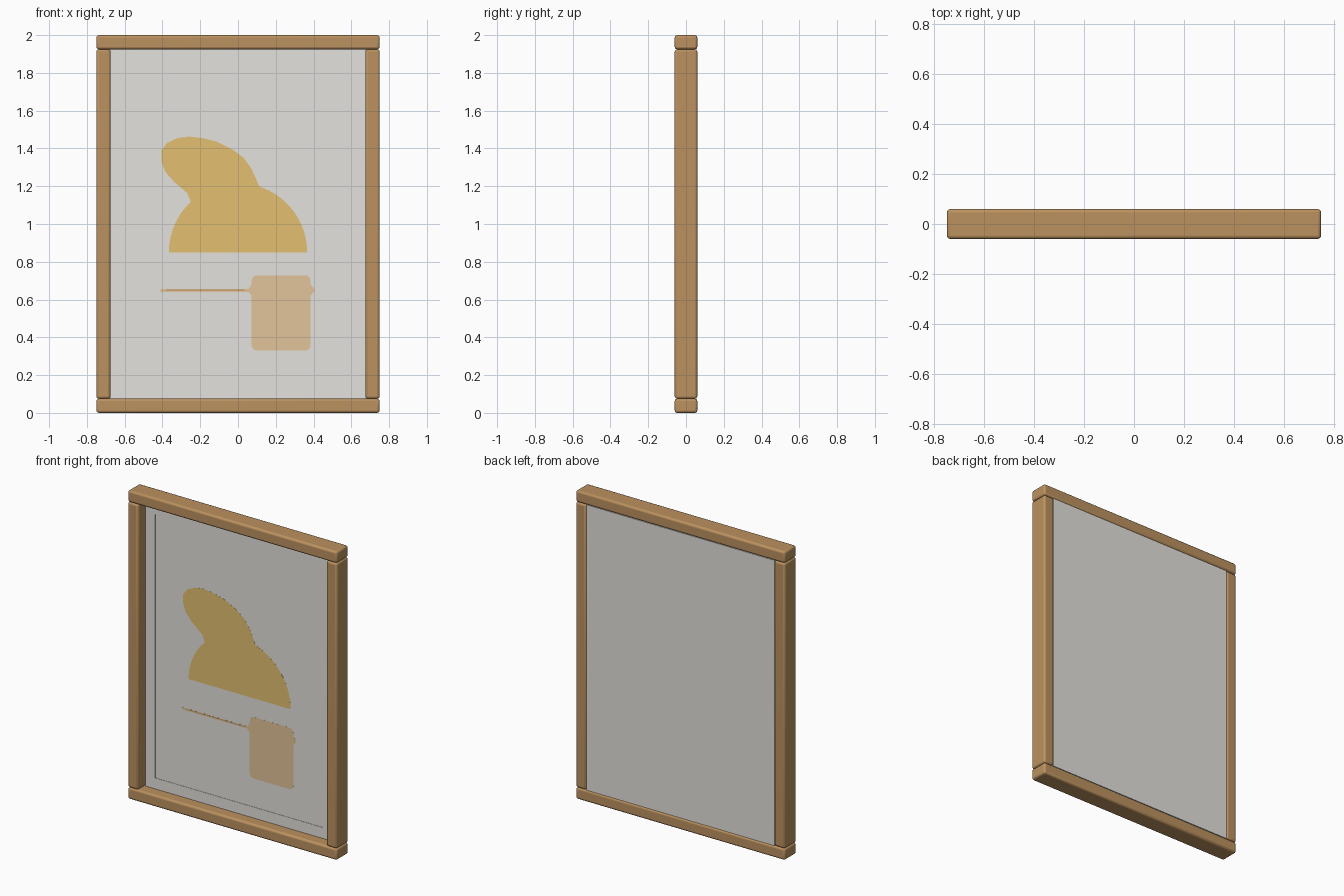
import bpy
import bmesh
from math import sin, cos, radians

cube = bpy.data.objects.get("Cube")
if cube:
    bpy.data.objects.remove(cube, do_unlink=True)


def material(name, rgb):
    m = bpy.data.materials.new(name)
    m.use_nodes = True
    m.diffuse_color = (*rgb, 1)
    m.node_tree.nodes["Principled BSDF"].inputs["Base Color"].default_value = (*rgb, 1)
    return m


wood = material("oak_wood", (0.50, 0.285, 0.115))
board = material("pale_grey", (0.77, 0.76, 0.725))
yellow = material("mustard_yellow", (0.77, 0.53, 0.165))
tan = material("light_tan", (0.76, 0.55, 0.32))


def finish(name, bm, mat):
    mesh = bpy.data.meshes.new(name)
    bmesh.ops.recalc_face_normals(bm, faces=bm.faces)
    bm.to_mesh(mesh)
    bm.free()
    obj = bpy.data.objects.new(name, mesh)
    bpy.context.collection.objects.link(obj)
    mesh.materials.append(mat)
    return obj


def box_mesh(x, y, z):
    """Box between (min, max) pairs."""
    bm = bmesh.new()
    bmesh.ops.create_cube(bm, size=1)
    for v in bm.verts:
        v.co = [(a + b) / 2 + c * (b - a) for c, (a, b) in zip(v.co, (x, y, z))]
    return bm


def beam(name, x, y, z):
    """Wooden bar with rounded edges."""
    obj = finish(name, box_mesh(x, y, z), wood)
    mod = obj.modifiers.new("rounded_edges", "BEVEL")
    mod.width = 0.013
    mod.segments = 3
    bpy.ops.object.select_all(action="DESELECT")
    obj.select_set(True)
    bpy.context.view_layer.objects.active = obj
    bpy.ops.object.shade_smooth_by_angle(angle=radians(40))


def plate(name, outline, mat, y_back, thickness=0.0004):
    """Thin painted shape from an x, z outline."""
    bm = bmesh.new()
    face = bm.faces.new([bm.verts.new((x, y_back, z)) for x, z in outline])
    ext = bmesh.ops.extrude_face_region(bm, geom=[face])
    for g in ext["geom"]:
        if isinstance(g, bmesh.types.BMVert):
            g.co.y -= thickness
    finish(name, bm, mat)


def arc(cx, cz, r, start, end, steps):
    angles = [radians(start + (end - start) * i / steps) for i in range(steps + 1)]
    return [(cx + r * cos(a), cz + r * sin(a)) for a in angles]


# Wooden frame: long rails across, stiles between them
W, D, T = 0.75, 0.06, 0.075
for name, z in (("bottom_rail", 0), ("top_rail", 2 - T)):
    beam(name, (-W, W), (-D, D), (z, z + T))
for name, x in (("right_stile", -W), ("left_stile", W - T)):
    beam(name, (x, x + T), (-D, D), (T, 2 - T))

# Thick board filling the opening, its front sunk slightly inside a flat border
FRONT, SUNK = 0.015, 0.002
bm = box_mesh((T - W, W - T), (FRONT, 0.056), (T, 2 - T))
front = min(bm.faces, key=lambda f: f.calc_center_median().y)
bmesh.ops.inset_region(bm, faces=[front], thickness=0.1)
ext = bmesh.ops.extrude_discrete_faces(bm, faces=[front])
picture_face = ext["faces"][0]
for v in picture_face.verts:
    v.co.y += SUNK
rim = [v for v in bm.verts if v.is_boundary]
bmesh.ops.remove_doubles(bm, verts=rim, dist=0.00001)
# Close the shallow step between border and sunk face
bmesh.ops.bridge_loops(bm, edges=[e for e in bm.edges if e.is_boundary])
finish("picture_board", bm, board)
ART = FRONT + SUNK

# Yellow figure: half disc with a leaning rounded lobe above it
lobe = [(-0.27, 1.165), (-0.34, 1.225), (-0.385, 1.275), (-0.405, 1.33),
        (-0.405, 1.39), (-0.375, 1.43), (-0.32, 1.455), (-0.26, 1.463),
        (-0.19, 1.455), (-0.11, 1.435), (-0.03, 1.395), (0.03, 1.35),
        (0.07, 1.295), (0.095, 1.24)]
dome = (0, 0.85, 0.366)
plate("yellow_figure", arc(*dome, 180, 133, 10) + lobe + arc(*dome, 72, 0, 16),
      yellow, ART)

# Tan tag with rounded corners and a small nub on each side
L, R, B, TOP, C = 0.072, 0.385, 0.33, 0.728, 0.028
tag = arc(L + C, B + C, C, 270, 180, 4)
tag += [(L, 0.62), (0.05, 0.65), (L, 0.68)]
tag += arc(L + C, TOP - C, C, 180, 90, 4) + arc(R - C, TOP - C, C, 90, 0, 4)
tag += [(R, 0.68), (0.408, 0.65), (R, 0.62)]
tag += arc(R - C, B + C, C, 0, -90, 4)
plate("tan_tag", tag, tan, ART)


# Thin stroke running out from the tag, with a darker core
def stroke(name, x0, x1, z0, z1, mat, y):
    plate(name, [(x0, z0), (x1, z0), (x1, z1), (x0, z1)], mat, y)


stroke("tan_stroke", -0.41, 0.055, 0.641, 0.656, tan, ART)
stroke("stroke_core", -0.38, 0.035, 0.648, 0.652, wood, ART - 0.0004)
